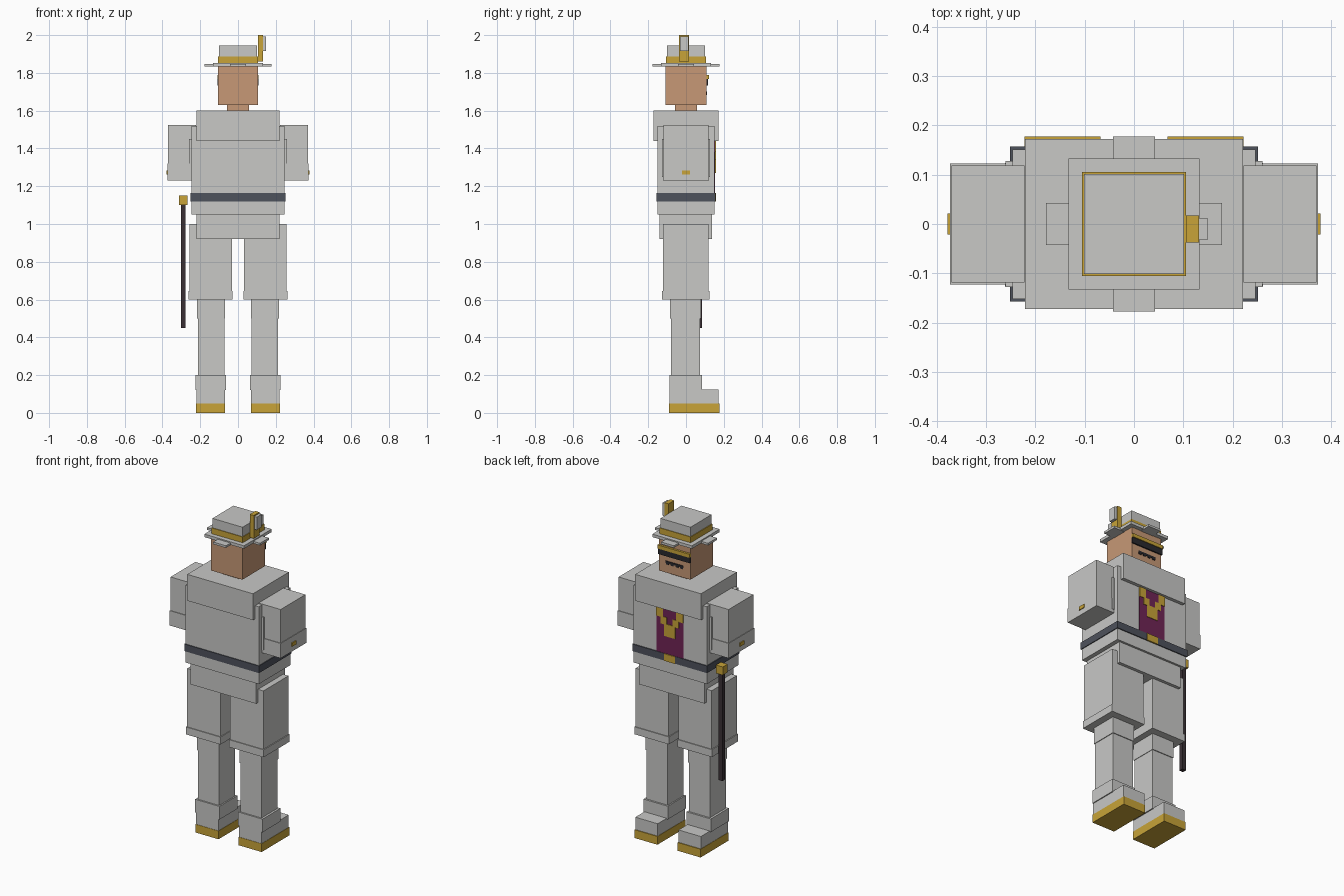
import bpy, bmesh


def material(name, rgb):
    m = bpy.data.materials.new(name)
    m.diffuse_color = (*rgb, 1)
    return m


WHITE = material("off_white", (0.58, 0.58, 0.565))
GOLD = material("gold", (0.58, 0.37, 0.04))
SKIN = material("skin", (0.57, 0.315, 0.18))
SLATE = material("slate", (0.076, 0.084, 0.107))
BROWN = material("dark_brown", (0.042, 0.03, 0.036))
BLACK = material("near_black", (0.022, 0.022, 0.027))
PURPLE = material("purple", (0.16, 0.018, 0.09))


def box(name, x, y, z, mat, mirror=False):
    """Box from (min, max) ranges; mirror adds a copy on the other side of x = 0."""
    bm = bmesh.new()
    bmesh.ops.create_cube(bm, size=1)
    for v in bm.verts:
        v.co = [(r[0] + r[1]) / 2 + c * (r[1] - r[0]) for r, c in zip((x, y, z), v.co)]
    me = bpy.data.meshes.new(name)
    bm.to_mesh(me)
    bm.free()
    me.materials.append(mat)
    ob = bpy.data.objects.new(name, me)
    bpy.context.collection.objects.link(ob)
    if mirror:
        ob.modifiers.new("mirror", 'MIRROR')
    return ob


def sym(r):
    return (-r, r)


# Legs and shoes
box("shoe_soles", (0.068, 0.222), (-0.09, 0.177), (0, 0.05), GOLD, True)
box("shoe_uppers", (0.07, 0.22), (-0.088, 0.172), (0.05, 0.125), WHITE, True)
box("ankle_cuffs", (0.063, 0.226), (-0.088, 0.085), (0.12, 0.2), WHITE, True)
box("lower_legs", (0.071, 0.213), (-0.079, 0.074), (0.2, 0.5), WHITE, True)
box("knees", (0.068, 0.217), (-0.085, 0.079), (0.5, 0.6), WHITE, True)
box("thighs", (0.033, 0.256), (-0.122, 0.119), (0.645, 1.0), WHITE, True)
box("trouser_hems", (0.029, 0.261), (-0.127, 0.124), (0.6, 0.645), WHITE, True)

# Body
box("hips", sym(0.22), (-0.141, 0.138), (0.92, 1.05), WHITE)
box("torso", sym(0.246), (-0.152, 0.151), (1.05, 1.52), WHITE)
box("belt", sym(0.251), (-0.157, 0.157), (1.12, 1.163), SLATE)
box("chest_and_shoulders", sym(0.221), (-0.172, 0.172), (1.44, 1.6), WHITE)

# Shirt front, neck ornament and buckle on the +y side
box("shirt_front", sym(0.09), (0.15, 0.1545), (1.163, 1.44), PURPLE)
box("collar_tabs", (0.045, 0.09), (0.15, 0.158), (1.38, 1.44), GOLD, True)
box("collar_steps", (0.02, 0.06), (0.15, 0.158), (1.34, 1.385), GOLD, True)
box("neck_ornament", sym(0.038), (0.15, 0.158), (1.27, 1.345), GOLD)
box("buckle", sym(0.037), (0.15, 0.16), (1.12, 1.163), GOLD)

# Arms with cuffs and cuff buttons
box("arms", (0.222, 0.37), (-0.119, 0.119), (1.32, 1.524), WHITE, True)
box("arm_cuffs", (0.23, 0.373), (-0.123, 0.123), (1.23, 1.32), WHITE, True)
box("armhole_seams", (0.24, 0.26), sym(0.128), (1.25, 1.45), WHITE, True)
box("cuff_buttons", (0.372, 0.378), sym(0.021), (1.262, 1.284), GOLD, True)

# Neck, head and face
box("neck", sym(0.057), sym(0.057), (1.6, 1.63), SKIN)
box("head", sym(0.105), sym(0.108), (1.63, 1.835), SKIN)
box("brow_bar", sym(0.108), (0.108, 0.121), (1.768, 1.79), GOLD)
box("eye_band", sym(0.108), (0.108, 0.116), (1.733, 1.768), BLACK)
box("mouth", sym(0.06), (0.107, 0.112), (1.69, 1.702), BLACK)
for i in range(4):
    cx = -0.048 + i * 0.032
    box("mouth_notch", (cx - 0.009, cx + 0.009), (0.107, 0.112), (1.682, 1.69), BLACK)

# Hat
box("brim", sym(0.133), sym(0.133), (1.835, 1.853), WHITE)
box("brim_side_flaps", sym(0.178), sym(0.043), (1.833, 1.846), WHITE)
box("brim_end_flaps", sym(0.043), sym(0.177), (1.833, 1.846), WHITE)
box("hat_band", sym(0.105), sym(0.105), (1.853, 1.888), GOLD)
box("hat_crown", sym(0.101), sym(0.101), (1.888, 1.945), WHITE)
box("feather_stem", (0.105, 0.132), (-0.037, 0.017), (1.86, 2.0), GOLD)
box("feather_vane", (0.132, 0.149), (-0.032, 0.012), (1.915, 1.993), WHITE)

# Cane
box("cane_shaft", (-0.303, -0.277), (0.058, 0.084), (0.45, 1.1), BROWN)
box("cane_knob", (-0.313, -0.267), (0.048, 0.094), (1.1, 1.15), GOLD)
